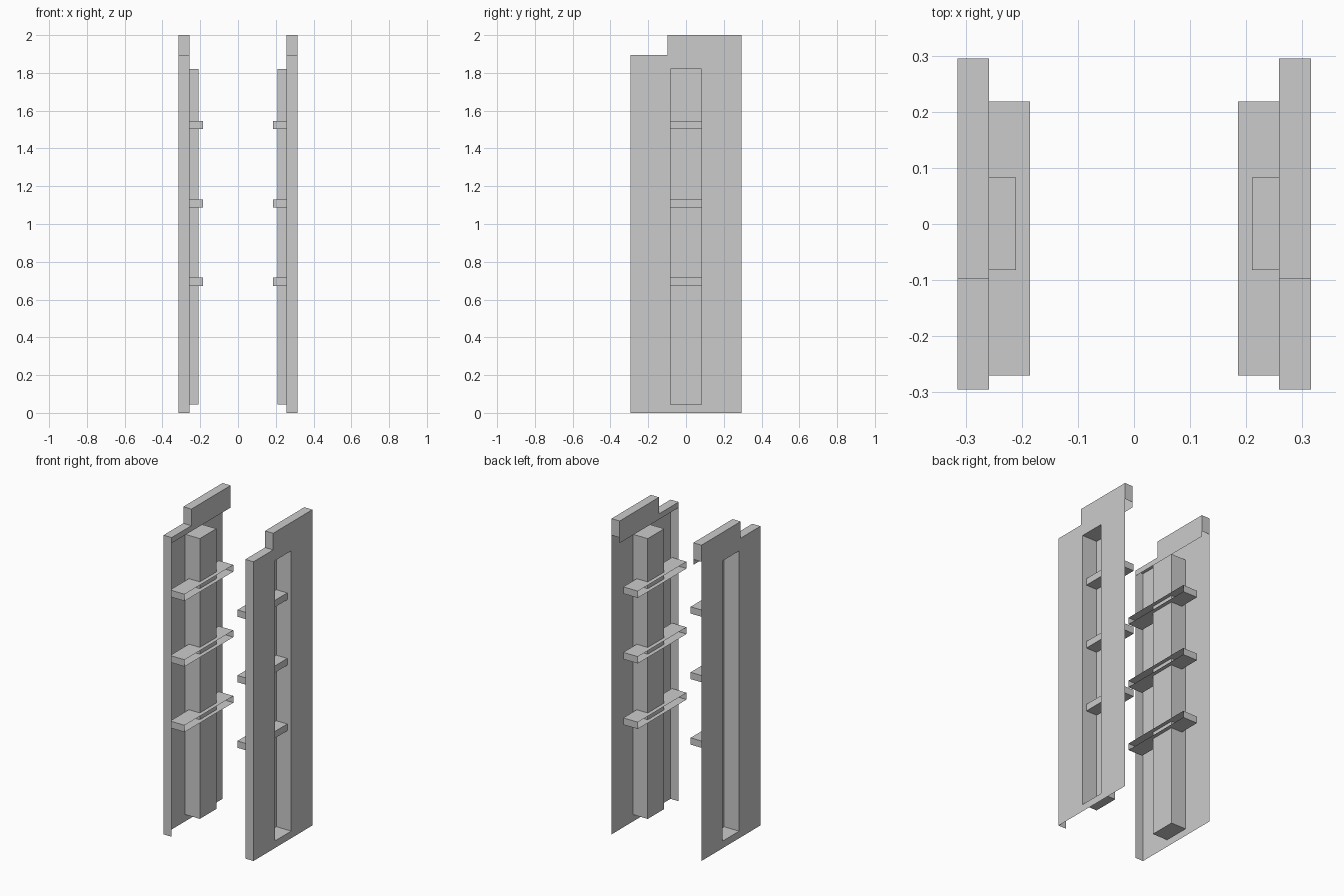
import bpy, bmesh

if "Cube" in bpy.data.objects:
    bpy.data.objects.remove(bpy.data.objects["Cube"])

OUT, IN = 0.315, 0.258        # outer sheet and inner lip, distance from centre
CH_X, CH_Y0, CH_Y1 = 0.21, -0.082, 0.083   # channel back wall and sides
CH_Z0, CH_Z1 = 0.045, 1.82
BR_IN, BR_OUT = 0.185, 0.287  # support bracket depth


def finish(bm, name):
    bmesh.ops.remove_doubles(bm, verts=bm.verts, dist=1e-5)
    bmesh.ops.recalc_face_normals(bm, faces=bm.faces)
    me = bpy.data.meshes.new(name)
    bm.to_mesh(me)
    bm.free()
    ob = bpy.data.objects.new(name, me)
    bpy.context.collection.objects.link(ob)
    return ob


def face(bm, pts):
    return bm.faces.new([bm.verts.new(p) for p in pts])


def prism(name, s, outline, z0, z1, open_walls=()):
    """Sheet prism from an (x, y) outline, leaving some walls open."""
    bm = bmesh.new()
    for z in (z0, z1):
        face(bm, [(s * x, y, z) for x, y in outline])
    n = len(outline)
    for i in range(n):
        if i not in open_walls:
            (xa, ya), (xb, yb) = outline[i], outline[(i + 1) % n]
            face(bm, [(s * xa, ya, z0), (s * xb, yb, z0), (s * xb, yb, z1), (s * xa, ya, z1)])
    return finish(bm, name)


def side_panel(name, s):
    bm = bmesh.new()
    rim = [(-0.295, 0), (-0.295, 1.895), (-0.098, 1.895), (-0.098, 2),
           (0.295, 2), (0.295, 1.895)]
    hole = [(CH_Y0, CH_Z0), (CH_Y1, CH_Z0), (CH_Y1, CH_Z1), (CH_Y0, CH_Z1)]
    # outer sheet with the channel opening
    edges = []
    for loop in (rim + [(0.295, 0)], hole):
        vs = [bm.verts.new((s * OUT, y, z)) for y, z in loop]
        edges += [bm.edges.new((vs[i - 1], vs[i])) for i in range(len(vs))]
    bmesh.ops.triangle_fill(bm, edges=edges, use_beauty=True, normal=(s, 0, 0))
    # folded rim along front edge, stepped top and top rear corner
    for (ya, za), (yb, zb) in zip(rim, rim[1:]):
        face(bm, [(s * OUT, ya, za), (s * OUT, yb, zb), (s * IN, yb, zb), (s * IN, ya, za)])
    # folded inner lip at the top
    lip = [(-0.295, 1.86)] + rim[1:5] + [(0.295, 1.86)]
    face(bm, [(s * IN, y, z) for y, z in lip])
    return finish(bm, name)


for side, s in (("left", -1), ("right", 1)):
    side_panel(side + "_panel", s)
    # recessed channel, open to the outside
    prism(side + "_channel", s,
          [(OUT, CH_Y0), (CH_X, CH_Y0), (CH_X, CH_Y1), (OUT, CH_Y1)],
          CH_Z0, CH_Z1, open_walls=(3,))
    # support brackets, open towards the middle; the left ones wrap the channel
    outline = [(BR_OUT, 0.218), (BR_IN, 0.218), (BR_IN, -0.27), (BR_OUT, -0.27)]
    skip = (1,)
    if s < 0:
        outline += [(BR_OUT, CH_Y0), (CH_X, CH_Y0), (CH_X, CH_Y1), (BR_OUT, CH_Y1)]
        skip = (1, 4, 5, 6)
    for i in range(3):
        z = 0.673 + 0.415 * i
        prism(f"{side}_bracket_{i + 1}", s, outline, z, z + 0.043, skip)
